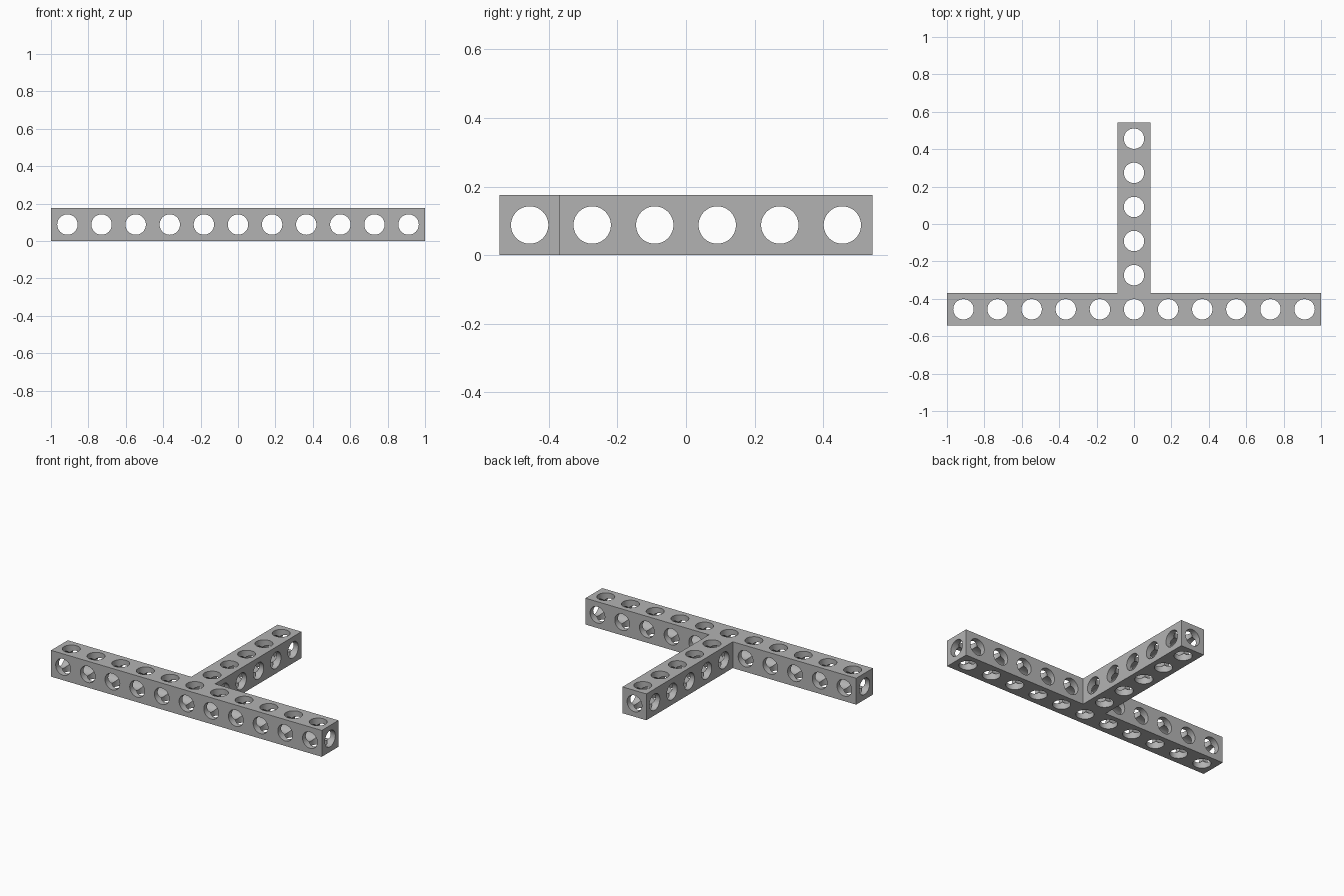
import bpy, bmesh, math
from mathutils import Matrix, Vector

cube = bpy.data.objects.get("Cube")
if cube:
    bpy.data.objects.remove(cube)

PITCH = 0.1824          # hole spacing
WIDTH = 0.176           # bar thickness
RADIUS = 0.0545         # bore radius
H = WIDTH / 2
BAR_Y = -PITCH * 2.5    # centre line of the cross bar
STEM_END = PITCH * 2.5 + H

grey = bpy.data.materials.new("plain grey")
grey.use_nodes = True
colour = (0.45, 0.45, 0.45, 1)
grey.diffuse_color = colour
grey.node_tree.nodes["Principled BSDF"].inputs["Base Color"].default_value = colour


def make_object(name, bm):
    bmesh.ops.recalc_face_normals(bm, faces=bm.faces)
    mesh = bpy.data.meshes.new(name)
    bm.to_mesh(mesh)
    bm.free()
    mesh.materials.append(grey)
    obj = bpy.data.objects.new(name, mesh)
    bpy.context.collection.objects.link(obj)
    return obj


def bore_cutter(name, axis, bores):
    """Cylinders along one axis, each given as (centre, length)."""
    bm = bmesh.new()
    turn = Vector((0, 0, 1)).rotation_difference(Vector(axis)).to_matrix().to_4x4()
    for centre, length in bores:
        bmesh.ops.create_cone(bm, cap_ends=True, segments=48, radius1=RADIUS,
                              radius2=RADIUS, depth=length,
                              matrix=Matrix.Translation(centre) @ turn)
    obj = make_object(name, bm)
    obj.hide_render = True
    return obj


# T-shaped beam, extruded from its outline
half = PITCH * 5 + H
right_side = [(half, BAR_Y - H), (half, BAR_Y + H), (H, BAR_Y + H), (H, STEM_END)]
outline = right_side + [(-x, y) for x, y in reversed(right_side)]
bm = bmesh.new()
face = bm.faces.new([bm.verts.new((x, y, 0)) for x, y in outline])
top = bmesh.ops.extrude_face_region(bm, geom=[face])["geom"]
bmesh.ops.translate(bm, vec=(0, 0, WIDTH),
                    verts=[v for v in top if isinstance(v, bmesh.types.BMVert)])
beam = make_object("drilled_t_beam", bm)

# Hole centres along the bar and the stem
bar = [Vector((i * PITCH, BAR_Y, H)) for i in range(-5, 6)]
stem = [Vector((0, BAR_Y + i * PITCH, H)) for i in range(1, 6)]
short = WIDTH + 0.05
cutters = [
    bore_cutter("upright_bores", (0, 0, 1), [(c, short) for c in bar + stem]),
    bore_cutter("lengthwise_bores", (0, 1, 0),
                [(c, short) for c in bar if abs(c.x) > 0.01] + [(Vector((0, 0, H)), 1.3)]),
    bore_cutter("sideways_bores", (1, 0, 0),
                [(c, short) for c in stem] + [(Vector((0, BAR_Y, H)), 2.2)]),
]

# Drill the beam, one direction at a time
bpy.ops.object.select_all(action="DESELECT")
bpy.context.view_layer.objects.active = beam
beam.select_set(True)
for cutter in cutters:
    mod = beam.modifiers.new("drill", "BOOLEAN")
    mod.operation = "DIFFERENCE"
    mod.solver = "EXACT"
    mod.object = cutter
    bpy.ops.object.modifier_apply(modifier=mod.name)
    bpy.data.objects.remove(cutter)

bpy.ops.object.shade_smooth_by_angle(angle=math.radians(30))
